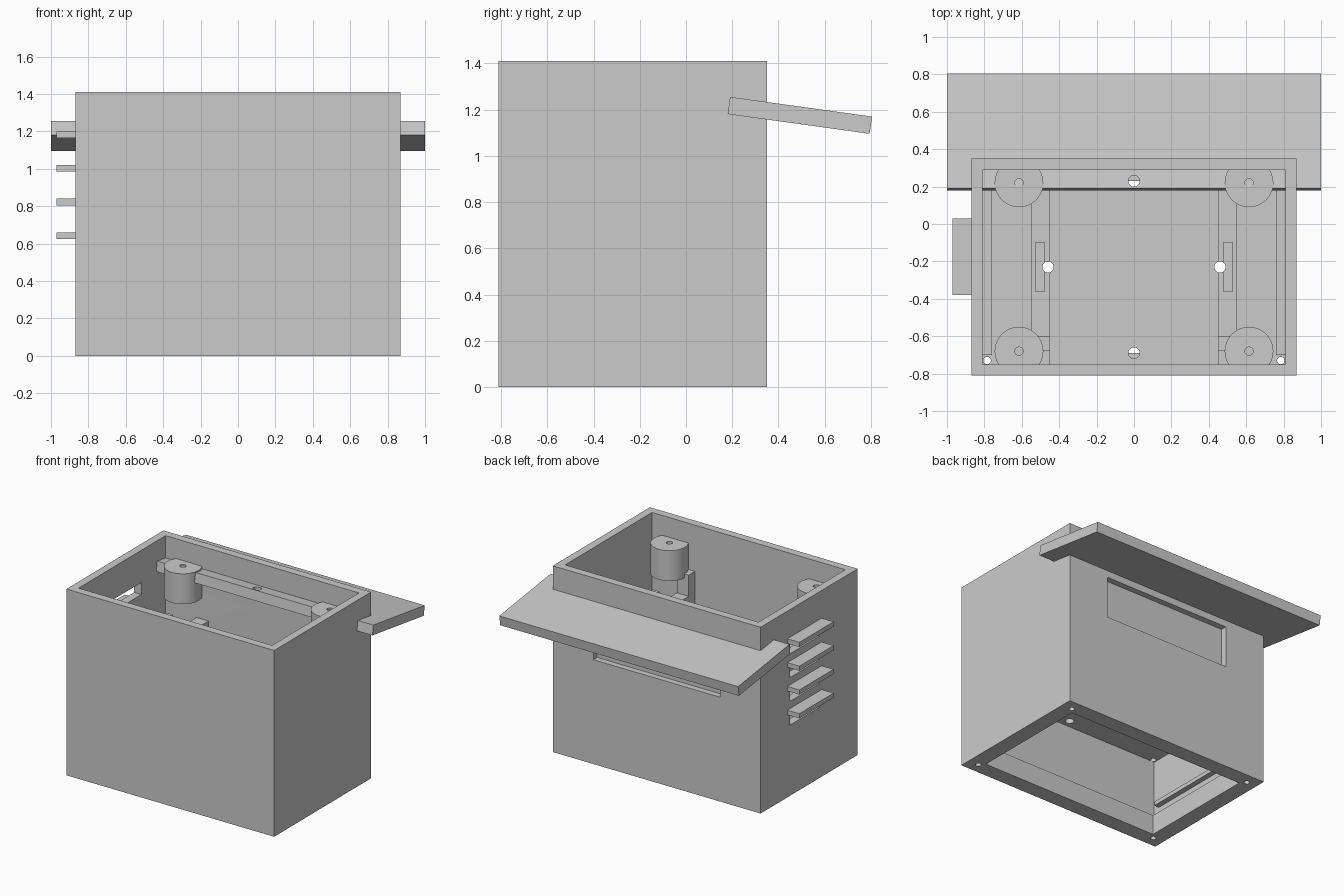
import bpy, math

cube = bpy.data.objects.get("Cube")
if cube:
    bpy.data.objects.remove(cube, do_unlink=True)

grey = bpy.data.materials.new("plain grey")
grey.use_nodes = True
colour = (0.6, 0.6, 0.6, 1)
grey.diffuse_color = colour
grey.node_tree.nodes["Principled BSDF"].inputs["Base Color"].default_value = colour


def box(name, x, y, z):
    """Box spanning the given (low, high) ranges."""
    spans = (x, y, z)
    bpy.ops.mesh.primitive_cube_add(size=1, location=[(a + b) / 2 for a, b in spans])
    obj = bpy.context.object
    obj.name = name
    obj.scale = [b - a for a, b in spans]
    bpy.ops.object.transform_apply(location=True, rotation=True, scale=True)
    obj.data.materials.append(grey)
    return obj


def rod(name, x, y, z, radius):
    """Upright cylinder spanning z."""
    bpy.ops.mesh.primitive_cylinder_add(vertices=48, radius=radius, depth=z[1] - z[0],
                                        location=(x, y, (z[0] + z[1]) / 2))
    obj = bpy.context.object
    obj.name = name
    bpy.ops.object.transform_apply(location=True, rotation=True, scale=True)
    obj.data.materials.append(grey)
    return obj


def cut(obj, cutter):
    """Subtract the cutter and discard it."""
    cutter.hide_render = True
    mod = obj.modifiers.new("cut", 'BOOLEAN')
    mod.operation = 'DIFFERENCE'
    mod.solver = 'EXACT'
    mod.object = cutter
    bpy.context.view_layer.objects.active = obj
    bpy.ops.object.modifier_apply(modifier=mod.name)
    bpy.data.objects.remove(cutter, do_unlink=True)


def smooth(obj):
    bpy.ops.object.select_all(action='DESELECT')
    obj.select_set(True)
    bpy.context.view_layer.objects.active = obj
    bpy.ops.object.shade_smooth_by_angle(angle=math.radians(30))


inner_x, inner_y = (-0.81, 0.81), (-0.75, 0.29)
floor_low, floor_top = 0.62, 0.68
fin_heights = [0.625 + 0.18 * i for i in range(4)]

# Case: open top, raised floor, open bottom with a wide rim
case = box("case", (-0.87, 0.87), (-0.81, 0.35), (0, 1.41))
cut(case, box("upper_cavity", inner_x, inner_y, (floor_top, 1.6)))
cut(case, box("lower_cavity", inner_x, inner_y, (0.15, floor_low)))
cut(case, box("bottom_opening", (-0.75, 0.75), (-0.69, 0.23), (-0.1, 0.3)))

# Shallow window in the back wall
cut(case, box("back_recess", (-0.53, 0.53), (0.305, 0.5), (0.79, 1.105)))

# Vent slits under each fin
for z in fin_heights:
    cut(case, box("vent_slit", (-0.95, -0.78), (-0.35, 0), (z - 0.09, z)))

# Screw holes in the rim corners and drain holes in the floor
for x in (-0.785, 0.785):
    for y in (-0.73, 0.27):
        cut(case, rod("screw_hole", x, y, (-0.1, 0.75), 0.02))
for x, y in ((0, 0.23), (0, -0.69), (-0.46, -0.23), (0.46, -0.23)):
    cut(case, rod("floor_hole", x, y, (0.5, 0.8), 0.03))
smooth(case)

# Sloping rear canopy that passes through the back wall
canopy = box("rear_canopy", (-1, 1), (-0.31, 0.31), (-0.0375, 0.0375))
canopy.rotation_euler.x = -math.radians(7.9)
canopy.location = (0, 0.4925, 1.175)
bpy.ops.object.transform_apply(location=True, rotation=True, scale=True)
cut(canopy, rod("canopy_hole", 0, 0.23, (1, 1.4), 0.03))
smooth(canopy)

# Vent fins
for z in fin_heights:
    box("vent_fin", (-0.97, -0.86), (-0.38, 0.03), (z, z + 0.035))

# Screw bosses in the four corners, trimmed by the walls
for x in (-0.615, 0.615):
    for y, trim in ((0.22, (0.3, 0.5)), (-0.68, (-1, -0.76))):
        boss = rod("screw_boss", x, y, (1.03, 1.26), 0.13)
        cut(boss, box("trim", (x - 0.3, x + 0.3), trim, (0.9, 1.4)))
        cut(boss, rod("pilot_hole", x, y, (1.1, 1.4), 0.022))
        smooth(boss)

# Mirrored inner fittings
for side, label in ((1, "left"), (-1, "right")):
    def span(a, b):
        return tuple(sorted((side * a, side * b)))

    rail = box(label + "_rail", span(0.45, 0.55), (-0.755, 0.295), (floor_top - 0.01, 0.86))
    tab = box(label + "_tab", span(0.475, 0.53), (-0.36, -0.10), (floor_top, 1.05))
    for part in (rail, tab):
        cut(part, rod("through_hole", side * 0.46, -0.23, (0.5, 1.3), 0.03))
        smooth(part)
    box(label + "_post", span(0.45, 0.55), (-0.755, -0.675), (floor_top, 1.06))
    box(label + "_post_step", span(0.45, 0.55), (-0.68, -0.60), (floor_top, 0.9))
    box(label + "_floor_strip", span(0.76, 0.815), (-0.70, 0.24), (floor_top - 0.01, 0.70))
    box(label + "_lower_ledge", span(0.77, 0.815), (-0.70, 0.24), (0.24, 0.27))
